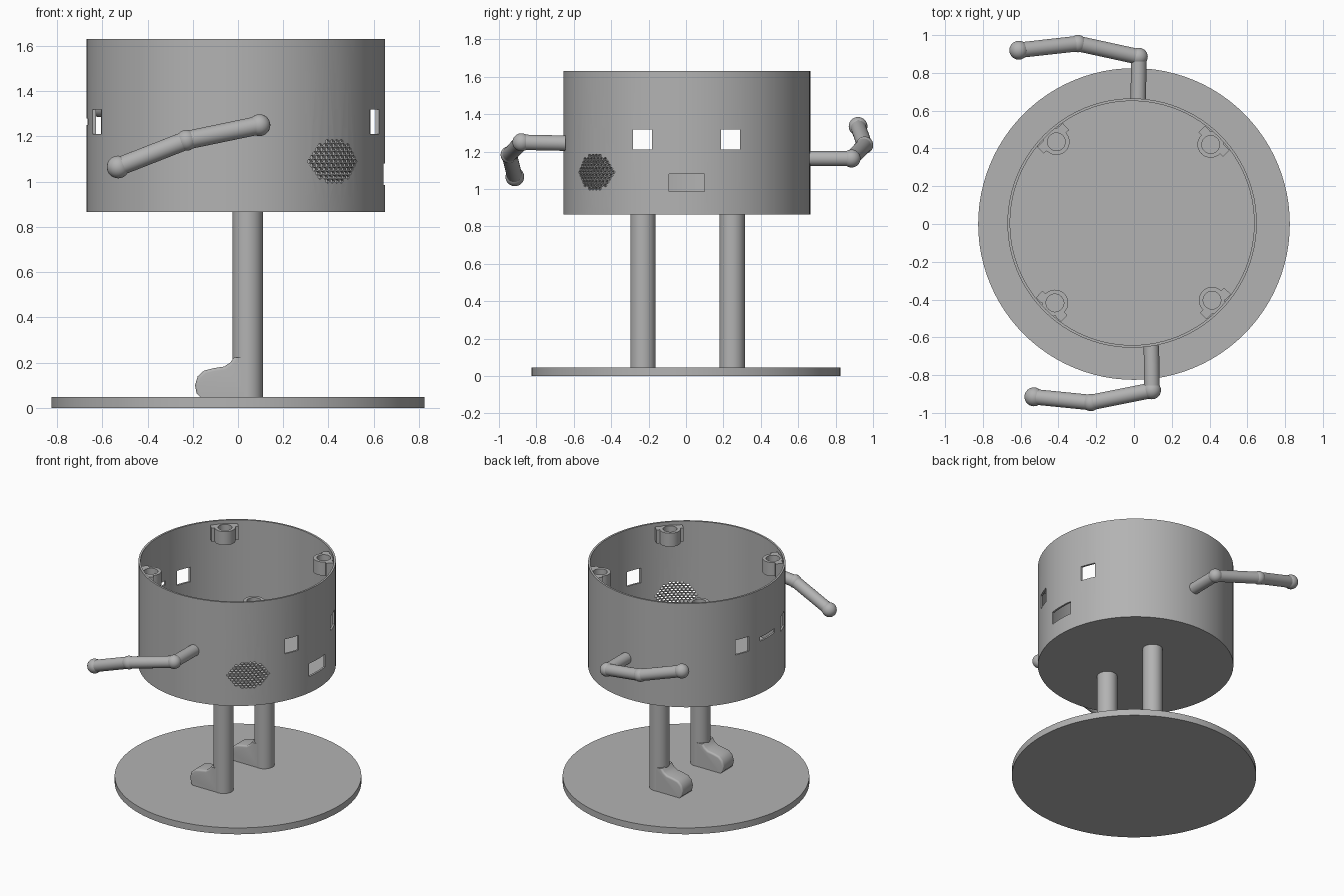
import bpy, bmesh, math
from mathutils import Matrix, Vector

if "Cube" in bpy.data.objects:
    bpy.data.objects.remove(bpy.data.objects["Cube"])

GREY = (0.45, 0.45, 0.45, 1)
mat = bpy.data.materials.new("plain grey")
mat.use_nodes = True
mat.diffuse_color = GREY
mat.node_tree.nodes["Principled BSDF"].inputs["Base Color"].default_value = GREY

CENTRE = Vector((-0.01, 0.005, 0))      # axis of the drum


def finish(name, bm):
    """Turn a bmesh into a named, coloured object."""
    bmesh.ops.recalc_face_normals(bm, faces=bm.faces)
    me = bpy.data.meshes.new(name)
    bm.to_mesh(me)
    bm.free()
    ob = bpy.data.objects.new(name, me)
    bpy.context.collection.objects.link(ob)
    me.materials.append(mat)
    return ob


def smooth(ob, angle=35):
    bpy.ops.object.select_all(action='DESELECT')
    ob.select_set(True)
    bpy.context.view_layer.objects.active = ob
    bpy.ops.object.shade_smooth_by_angle(angle=math.radians(angle))


def lathe(name, profile, centre, steps):
    """Spin an (r, z) profile about a vertical axis."""
    bm = bmesh.new()
    verts = [bm.verts.new((r, 0, z)) for r, z in profile]
    edges = [bm.edges.new(pair) for pair in zip(verts, verts[1:])]
    bmesh.ops.spin(bm, geom=verts + edges, cent=(0, 0, 0), axis=(0, 0, 1),
                   angle=math.tau, steps=steps)
    bmesh.ops.remove_doubles(bm, verts=bm.verts, dist=0.0005)
    bmesh.ops.translate(bm, verts=bm.verts, vec=centre)
    return finish(name, bm)


def add_box(bm, centre, size):
    bmesh.ops.create_cube(bm, size=1, matrix=Matrix.LocRotScale(
        Vector(centre), None, Vector(size)))


def rod(name, a, b, radius):
    a, b = Vector(a), Vector(b)
    rot = (b - a).to_track_quat('Z', 'Y').to_matrix().to_4x4()
    bm = bmesh.new()
    bmesh.ops.create_cone(bm, cap_ends=True, segments=32, radius1=radius,
                          radius2=radius, depth=(b - a).length,
                          matrix=Matrix.Translation((a + b) / 2) @ rot)
    smooth(finish(name, bm))


def ball(name, centre, radius):
    bm = bmesh.new()
    bmesh.ops.create_uvsphere(bm, u_segments=24, v_segments=16, radius=radius,
                              matrix=Matrix.Translation(centre))
    smooth(finish(name, bm))


# Base plate
smooth(lathe("base_plate", [(0, 0), (0.825, 0), (0.825, 0.047), (0, 0.047)],
             (0, 0, 0), 96))

# Open drum body
body = lathe("body", [(0, 0.865), (0.66, 0.865), (0.66, 1.63),
                      (0.646, 1.63), (0.646, 0.885), (0, 0.885)], CENTRE, 96)

# Cutter: eye windows through both sides, mouth, rear slot
bm = bmesh.new()
for y in (-0.233, 0.237):
    add_box(bm, (0, y, 1.265), (2, 0.102, 0.108))
add_box(bm, (0.65, 0.003, 1.033), (0.3, 0.19, 0.095))
add_box(bm, (-0.66, 0, 1.265), (0.3, 0.17, 0.03))

# Cutter: oval speaker grille of small staggered holes
turn = Matrix.Translation(CENTRE) @ Matrix.Rotation(math.radians(-48.5), 4, 'Z')
PITCH, ROW = 0.027, 0.0175
for row in range(-5, 6):
    for col in range(-6, 7):
        u, v = (col + 0.5 * (row % 2)) * PITCH, row * ROW
        if (u / 0.14) ** 2 + (v / 0.092) ** 2 > 1:
            continue
        bmesh.ops.create_cone(
            bm, cap_ends=True, segments=8, radius1=1, radius2=1, depth=1,
            matrix=turn @ Matrix.Translation((0.65, u, 1.09 + v))
            @ Matrix.Rotation(math.pi / 2, 4, 'Y')
            @ Matrix.Diagonal((0.0085, 0.0115, 0.2, 1)))
cutter = finish("cutter", bm)
cutter.hide_render = True

cut = body.modifiers.new("openings", 'BOOLEAN')
cut.operation = 'DIFFERENCE'
cut.solver = 'EXACT'
cut.object = cutter
bpy.context.view_layer.objects.active = body
bpy.ops.object.modifier_apply(modifier=cut.name)
bpy.data.objects.remove(cutter)
smooth(body)

# Screw bosses under the rim, with fillets to the wall
for i, deg in enumerate((45, 133, 226, 316)):
    spin = Matrix.Translation(CENTRE) @ Matrix.Rotation(math.radians(deg), 4, 'Z')
    smooth(lathe(f"screw_boss_{i + 1}",
                 [(0, 1.505), (0.07, 1.505), (0.07, 1.605),
                  (0.047, 1.605), (0.047, 1.52), (0, 1.52)],
                 spin @ Vector((0.588, 0, 0)), 32))
    bm = bmesh.new()
    for side in (-1, 1):
        add_box(bm, (0.613, 0.072 * side, 1.555), (0.05, 0.04, 0.1))
    bm.transform(spin)
    finish(f"boss_fillet_{i + 1}", bm)

# Jointed arms: wall, shoulder, elbow, hand
ARMS = {
    "front": [(0.092, -0.645, 1.245), (0.095, -0.88, 1.25),
              (-0.228, -0.945, 1.183), (-0.53, -0.915, 1.065)],
    "back": [(0.023, 0.655, 1.163), (0.025, 0.885, 1.163),
             (-0.297, 0.955, 1.235), (-0.61, 0.92, 1.335)],
}
for side, pts in ARMS.items():
    for part, a, b in zip(("shoulder_rod", "upper_arm", "forearm"), pts, pts[1:]):
        rod(f"{side}_{part}", a, b, 0.041)
    for part, p, r in zip(("shoulder", "elbow", "hand"), pts[1:],
                          (0.048, 0.046, 0.05)):
        ball(f"{side}_{part}", p, r)

# Legs and rounded shoes pointing to -x
SHOE = [(0.043, 0.045), (-0.165, 0.045), (-0.183, 0.065), (-0.19, 0.1),
        (-0.178, 0.14), (-0.15, 0.165), (-0.11, 0.175), (-0.06, 0.183),
        (-0.035, 0.2), (-0.018, 0.222), (0.043, 0.222)]
for side, y in (("front", -0.23), ("back", 0.247)):
    rod(f"{side}_leg", (0.043, y, 0.04), (0.043, y, 0.87), 0.068)
    bm = bmesh.new()
    face = bm.faces.new([bm.verts.new((x, y - 0.066, z)) for x, z in SHOE])
    new = bmesh.ops.extrude_face_region(bm, geom=[face])["geom"]
    bmesh.ops.translate(bm, vec=(0, 0.132, 0),
                        verts=[g for g in new if isinstance(g, bmesh.types.BMVert)])
    rim = [e for e in bm.edges
           if abs(e.verts[0].co.y - e.verts[1].co.y) < 0.001
           and min(v.co.z for v in e.verts) > 0.06
           and max(v.co.x for v in e.verts) < 0.0]
    bmesh.ops.bevel(bm, geom=rim, offset=0.028, segments=4, profile=0.5,
                    affect='EDGES', clamp_overlap=True)
    smooth(finish(f"{side}_shoe", bm), 40)
